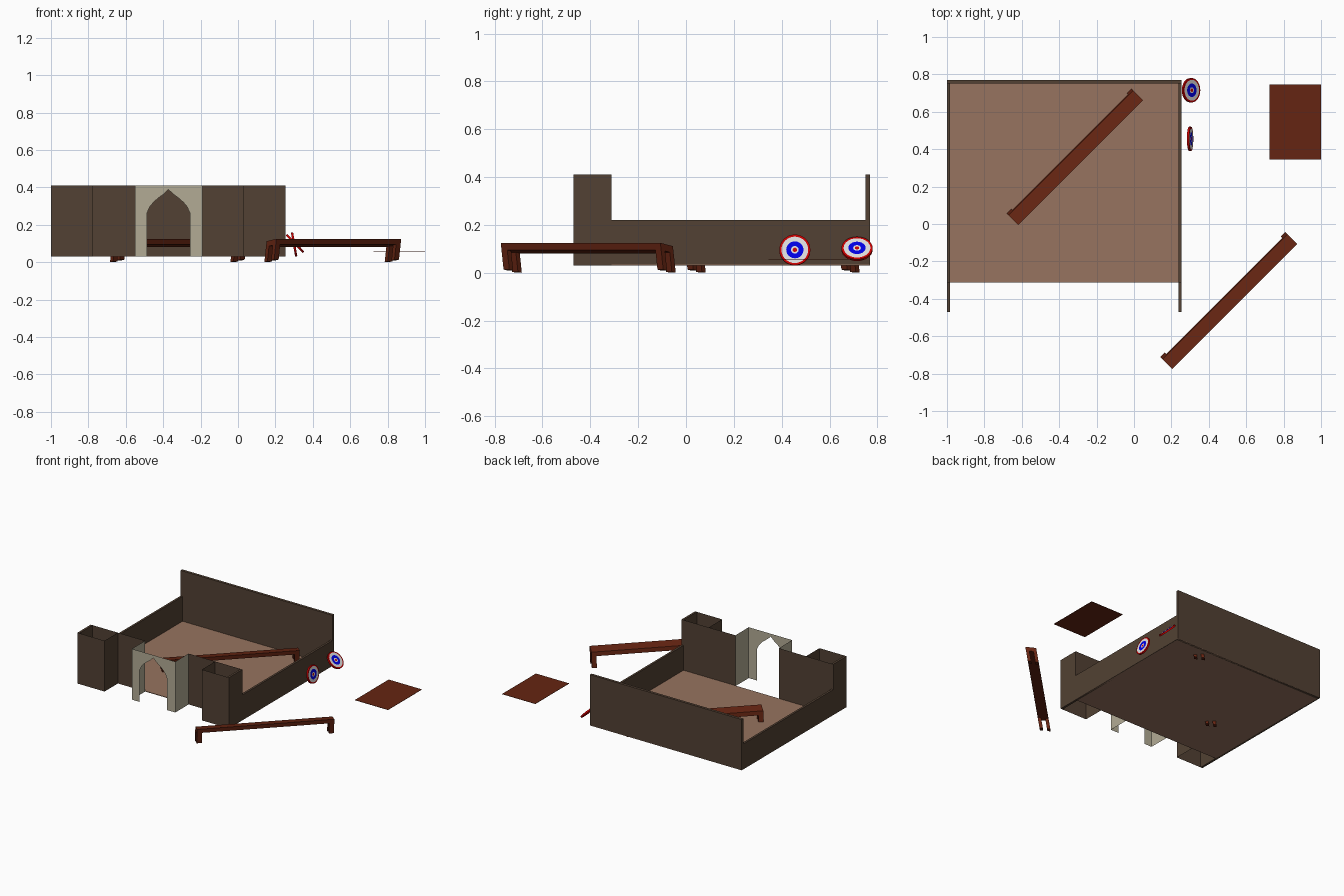
import bpy, bmesh, math
from mathutils import Vector, Matrix

if "Cube" in bpy.data.objects:
    bpy.data.objects.remove(bpy.data.objects["Cube"])


def material(name, rgb):
    m = bpy.data.materials.new(name)
    m.diffuse_color = (*rgb, 1)
    m.use_nodes = True
    m.node_tree.nodes["Principled BSDF"].inputs["Base Color"].default_value = m.diffuse_color
    return m


BRICK = material("dark_brown_brick", (0.085, 0.053, 0.033))
STONE = material("pale_stone", (0.45, 0.41, 0.30))
SAND = material("sandy_floor", (0.31, 0.175, 0.115))
WOOD = material("red_brown_wood", (0.13, 0.018, 0.006))
RED = material("target_red", (0.6, 0.0, 0.0))
WHITE = material("target_white", (0.75, 0.75, 0.75))
BLUE = material("target_blue", (0.0, 0.0, 0.8))


def finish(name, bm, *mats):
    me = bpy.data.meshes.new(name)
    bm.to_mesh(me)
    bm.free()
    for m in mats:
        me.materials.append(m)
    ob = bpy.data.objects.new(name, me)
    bpy.context.collection.objects.link(ob)
    return ob


def box(bm, lo, hi, warp=None):
    vs = bmesh.ops.create_cube(bm, size=1)["verts"]
    for v in vs:
        v.co = Vector([(lo[i] + hi[i]) / 2 + v.co[i] * (hi[i] - lo[i]) for i in range(3)])
        if warp:
            v.co = warp(v.co)


def sheet(bm, path, z0, z1):
    """Thin upright wall following a plan path."""
    for a, b in zip(path, path[1:]):
        bm.faces.new([bm.verts.new(p) for p in
                      ((*a, z0), (*b, z0), (*b, z1), (*a, z1))])


# Courtyard plan
L, R, FRONT, INNER, BACK = -1.0, 0.255, -0.47, -0.312, 0.77
BASE, LOW, HIGH, T = 0.03, 0.22, 0.41, 0.016

bm = bmesh.new()
box(bm, (L, INNER, BASE), (R, BACK, BASE + 0.004))
finish("courtyard_floor", bm, SAND)

bm = bmesh.new()
box(bm, (L, BACK - 0.02, BASE), (R, BACK, HIGH))
finish("back_wall", bm, BRICK)

for side, x in (("left", L), ("right", R - T)):
    bm = bmesh.new()
    box(bm, (x, INNER, BASE), (x + T, BACK - 0.02, LOW))
    box(bm, (x, FRONT, BASE), (x + T, INNER, HIGH))
    finish(side + "_side_wall", bm, BRICK)

# Open corner towers with the recessed walls beside the gate
for side, outer, tower, gate in (("left", L, -0.775, -0.55), ("right", R, 0.03, -0.19)):
    bm = bmesh.new()
    sheet(bm, [(outer, FRONT), (tower, FRONT), (tower, INNER), (gate, INNER)], BASE, HIGH)
    sheet(bm, [(tower, INNER), (outer, INNER)], BASE, HIGH)
    finish(side + "_tower_and_front_wall", bm, BRICK)

# Projecting gate with a pointed arch
CX = -0.372
half_arch = [(0.115, BASE), (0.115, 0.262), (0.10, 0.296), (0.08, 0.32),
             (0.058, 0.34), (0.028, 0.362)]
bm = bmesh.new()
for s in (-1, 1):
    edge = -0.55 if s < 0 else -0.19
    arch = [(CX + s * dx, z) for dx, z in half_arch] + [(CX, 0.388)]
    outline = arch + [(CX, HIGH), (edge, HIGH), (edge, BASE)]
    bm.faces.new([bm.verts.new((x, FRONT, z)) for x, z in outline])
    sheet(bm, [(edge, FRONT), (edge, INNER)], BASE, HIGH)
finish("arched_gate", bm, STONE)


# Diagonal benches, skewed sideways
def bench(name, cx, cy):
    k = math.sqrt(0.5)

    def warp(p):
        u, v, h = p
        z = h - 0.18 * (v + 0.045)
        v += (0.125 - h) * 0.15
        return Vector((cx + k * (u - v), cy + k * (u + v), z))

    bm = bmesh.new()
    half = 0.472
    box(bm, (-half, -0.045, 0.095), (half, 0.029, 0.125), warp)
    for u in (-half, half - 0.034):
        for v in (-0.045, 0.006):
            box(bm, (u, v, 0.0135), (u + 0.034, v + 0.023, 0.096), warp)
    finish(name, bm, WOOD)


bench("outer_bench", 0.507, -0.409)
bench("courtyard_bench", -0.318, 0.36)

# Flat mat
bm = bmesh.new()
box(bm, (0.725, 0.345, 0.055), (1.0, 0.745, 0.057))
finish("ground_mat", bm, WOOD)


# Round targets: concentric painted rings on a red disc
def target(name, loc, tilt):
    n, thick = 32, 0.012
    rings = [(0.065, 0), (0.056, 1), (0.036, 2), (0.016, 1), (0.009, 0)]
    bm = bmesh.new()

    def circle(r, z):
        return [bm.verts.new((r * math.cos(2 * math.pi * i / n),
                              r * math.sin(2 * math.pi * i / n), z)) for i in range(n)]

    def bridge(a, b, mi):
        for i in range(n):
            j = (i + 1) % n
            bm.faces.new((a[i], a[j], b[j], b[i])).material_index = mi

    back = circle(0.065, -thick / 2)
    bm.faces.new(back[::-1])
    loops = [circle(r, thick / 2) for r, _ in rings]
    bridge(back, loops[0], 0)
    for i in range(len(rings) - 1):
        bridge(loops[i], loops[i + 1], rings[i][1])
    bm.faces.new(loops[-1]).material_index = 0
    bm.transform(Matrix.Translation(loc) @ Matrix.Rotation(math.radians(tilt), 4, 'Y'))
    finish(name, bm, RED, WHITE, BLUE)


target("upright_target", (0.30, 0.455, 0.095), 80)
target("tilted_target", (0.305, 0.715, 0.10), 46)
